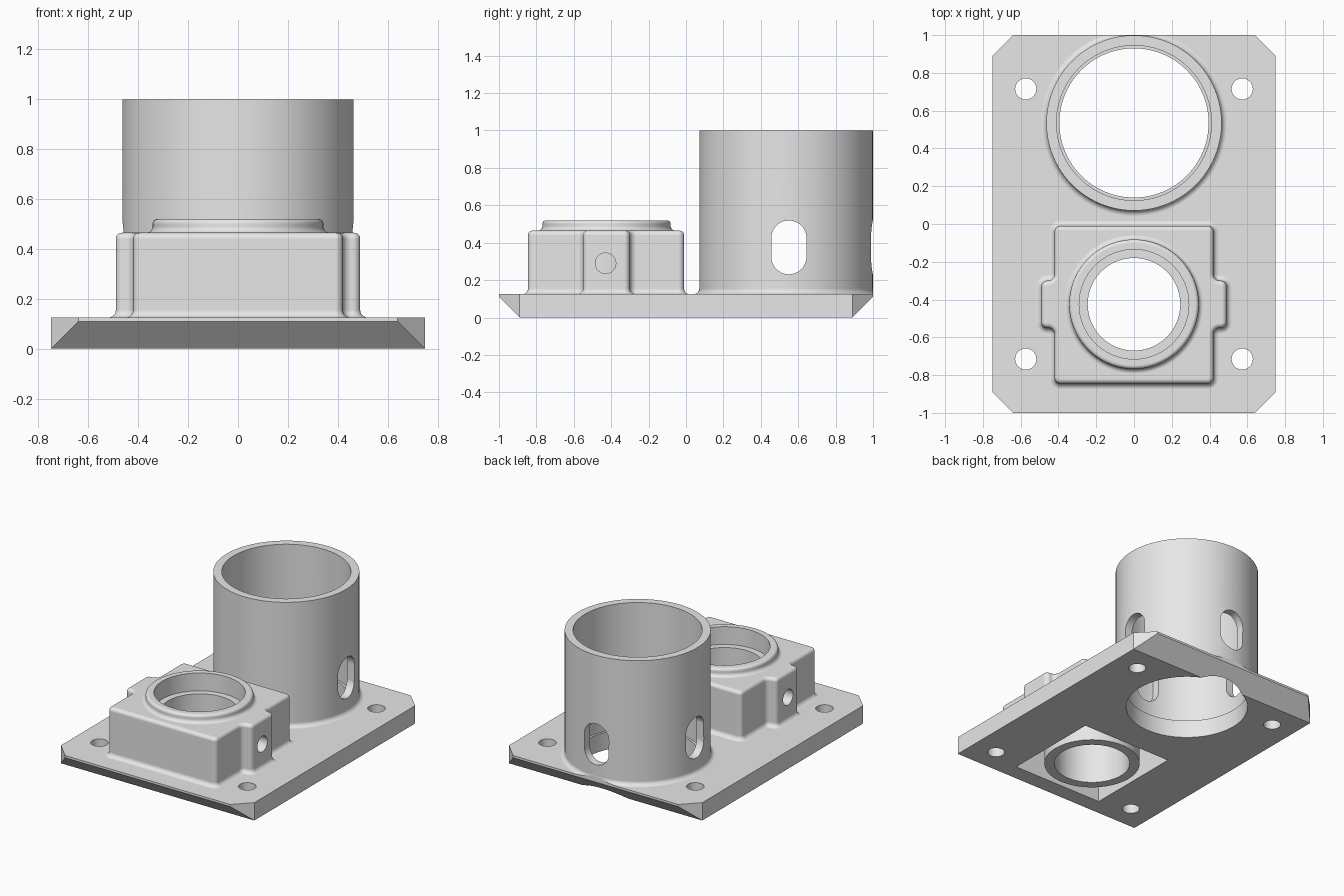
import bpy, bmesh
from math import sin, cos, pi, radians
from mathutils import Matrix, Vector

cube = bpy.data.objects.get("Cube")
if cube:
    bpy.data.objects.remove(cube, do_unlink=True)

grey = bpy.data.materials.new("plain grey")
grey.use_nodes = True
grey.diffuse_color = (0.8, 0.8, 0.8, 1)
grey.node_tree.nodes["Principled BSDF"].inputs["Base Color"].default_value = (0.8, 0.8, 0.8, 1)

TOP = 0.125            # plate thickness
TUBE_Y = 0.535         # tall tube axis
BOSS_Y = -0.425        # low housing axis
ALONG_X = Matrix(((0, 0, 1, 0), (1, 0, 0, 0), (0, 1, 0, 0), (0, 0, 0, 1)))


def loft(name, sections, matrix=Matrix()):
    """Closed solid through sections, each a (outline, height) pair."""
    bm = bmesh.new()
    rings = [[bm.verts.new(matrix @ Vector((x, y, h))) for x, y in outline]
             for outline, h in sections]
    n = len(rings[0])
    for low, high in zip(rings, rings[1:]):
        for i in range(n):
            j = (i + 1) % n
            bm.faces.new((low[i], low[j], high[j], high[i]))
    bm.faces.new(rings[0][::-1])
    bm.faces.new(rings[-1])
    bmesh.ops.recalc_face_normals(bm, faces=bm.faces)
    mesh = bpy.data.meshes.new(name)
    bm.to_mesh(mesh)
    bm.free()
    mesh.materials.append(grey)
    obj = bpy.data.objects.new(name, mesh)
    bpy.context.collection.objects.link(obj)
    return obj


def circle(r, cx=0, cy=0, n=96):
    return [(cx + r * cos(2 * pi * i / n), cy + r * sin(2 * pi * i / n)) for i in range(n)]


def lathe(name, cy, profile, cx=0, n=96, matrix=Matrix()):
    return loft(name, [(circle(r, cx, cy, n), z) for r, z in profile], matrix)


def rounded(corners, offset, convex=0.03, concave=0.035, steps=8):
    """Right-angled outline with filleted corners, pushed outwards by offset."""
    pts = []
    for i, p in enumerate(corners):
        p = Vector(p)
        a = (p - Vector(corners[i - 1])).normalized()
        b = (Vector(corners[(i + 1) % len(corners)]) - p).normalized()
        outer = a.cross(b) > 0
        r = convex if outer else concave
        centre = p + (b - a) * r
        na, nb = Vector((a.y, -a.x)), Vector((b.y, -b.x))
        for k in range(steps + 1):
            t = k / steps * pi / 2
            normal = na * cos(t) + nb * sin(t)
            pts.append(tuple(centre + normal * ((r if outer else -r) + offset)))
    return pts


def foot(r, z, steps=8):
    """Concave fillet rising from height z: (offset, height) pairs."""
    arc = [k / steps * pi / 2 for k in range(steps + 1)]
    return [(r * (1 - sin(t)), z + r * (1 - cos(t))) for t in arc]


def brim(r, z, steps=8):
    """Convex fillet ending at height z: (offset, height) pairs."""
    arc = [k / steps * pi / 2 for k in range(steps + 1)]
    return [(-r * (1 - cos(t)), z - r * (1 - sin(t))) for t in arc]


def combine(target, tool, operation):
    tool.hide_render = True
    mod = target.modifiers.new(tool.name, "BOOLEAN")
    mod.object, mod.operation, mod.solver = tool, operation, "EXACT"
    bpy.context.view_layer.objects.active = target
    bpy.ops.object.modifier_apply(modifier=mod.name)
    bpy.data.objects.remove(tool, do_unlink=True)


# Base plate with clipped corners, slightly long so the end cuts trim it
corner = [(0.75, 0.89), (0.59, 1.05)]
right = [(x, -y) for x, y in corner[::-1]] + corner
octagon = right + [(-x, y) for x, y in right[::-1]]
body = loft("twin_socket_mount", [(octagon, 0), (octagon, TOP)])

# Tall tube, blended into the plate
profile = [(0.03, 0.06)] + foot(0.03, TOP) + [(0, 1)]
combine(body, lathe("tall_tube", TUBE_Y, [(0.464 + d, z) for d, z in profile]), "UNION")

# Square housing with an ear on each side
half = [(0.42, -0.845), (0.42, -0.55), (0.49, -0.55),
        (0.49, -0.30), (0.42, -0.30), (0.42, -0.01)]
outline = half + [(-x, y) for x, y in half[::-1]]
profile = [(0.03, 0.06)] + foot(0.03, TOP) + brim(0.025, 0.465)
combine(body, loft("housing", [(rounded(outline, d), z) for d, z in profile]), "UNION")

# Round boss on the housing
profile = [(0.025, 0.42)] + foot(0.025, 0.465) + brim(0.02, 0.52)
combine(body, lathe("boss", BOSS_Y, [(0.343 + d, z) for d, z in profile]), "UNION")

# Sloped undersides at both ends
wedge = [(1, 2), (1, 0.11), (0.87, -0.02), (1.3, -0.02), (1.3, 2)]
for turn in (0, pi):
    cutter = loft("end_cutter", [(wedge, -1), (wedge, 1)], Matrix.Rotation(turn, 4, "Z") @ ALONG_X)
    combine(body, cutter, "DIFFERENCE")

# Hollow underside of the housing, leaving a sleeve around the bore
square = [(-0.35, -0.775), (0.35, -0.775), (0.35, -0.075), (-0.35, -0.075)]
pocket = loft("pocket_cutter", [(square, -0.1), (square, 0.395)])
combine(pocket, lathe("sleeve", BOSS_Y, [(0.31, -0.2), (0.31, 0.6)]), "DIFFERENCE")
combine(body, pocket, "DIFFERENCE")

# Stepped bores
for y, small, large, step, end in ((BOSS_Y, 0.245, 0.29, 0.395, 0.7),
                                   (TUBE_Y, 0.395, 0.41, TOP, 1.1)):
    bore = lathe("bore_cutter", y, [(small, -0.1), (small, step), (large, step), (large, end)])
    combine(body, bore, "DIFFERENCE")

# Four screw holes in the plate and one hole in each ear
for side in (-1, 1):
    for end in (-1, 1):
        hole = lathe("screw_hole", 0.715 * end, [(0.056, -0.1), (0.056, 0.3)], 0.573 * side, 40)
        combine(body, hole, "DIFFERENCE")
    ear = lathe("ear_hole", 0.29, [(0.055, 0.33 * side), (0.055, 0.6 * side)], -0.43, 40, ALONG_X)
    combine(body, ear, "DIFFERENCE")

# Upright slots through the tube wall on four sides
slot = [(x, 0.375 + y + (0.05 if i < 24 else -0.05))
        for i, (x, y) in enumerate(circle(0.094, n=48))]
for turn, shift in ((0, 0.015), (pi / 2, 0)):
    place = Matrix.Translation((0, TUBE_Y + shift, 0)) @ Matrix.Rotation(turn, 4, "Z") @ ALONG_X
    combine(body, loft("slot_cutter", [(slot, -0.5), (slot, 0.5)], place), "DIFFERENCE")

# Smooth curves, crisp edges, flat faces kept flat
bpy.ops.object.select_all(action="DESELECT")
body.select_set(True)
bpy.context.view_layer.objects.active = body
bpy.ops.object.shade_smooth_by_angle(angle=radians(30))
flat = body.modifiers.new("flat_faces", "WEIGHTED_NORMAL")
flat.keep_sharp = True
